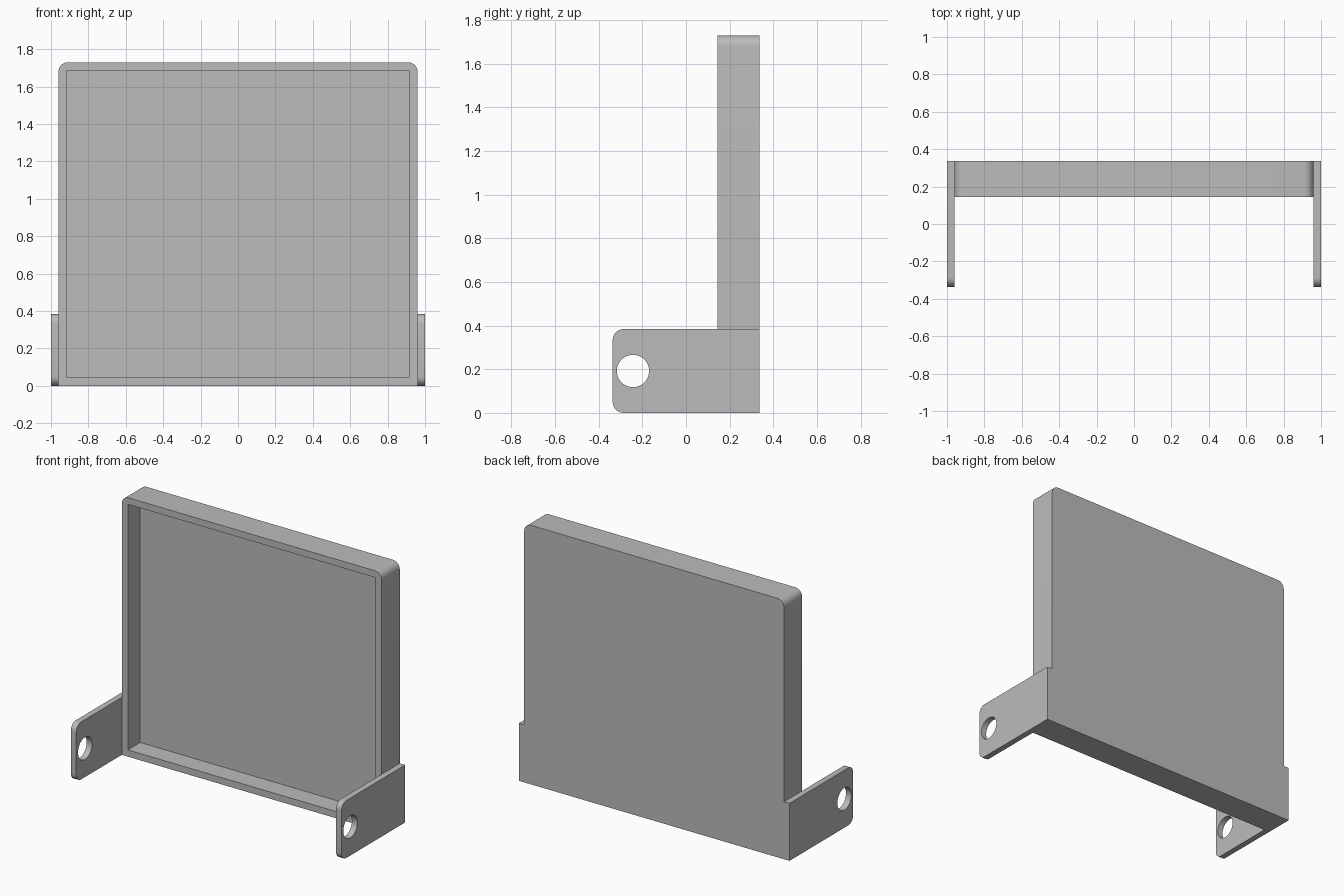
import bpy, bmesh, math

if "Cube" in bpy.data.objects:
    bpy.data.objects.remove(bpy.data.objects["Cube"])

grey = bpy.data.materials.new("plain grey")
grey.use_nodes = True
colour = (0.5, 0.5, 0.5, 1)
grey.diffuse_color = colour
grey.node_tree.nodes["Principled BSDF"].inputs["Base Color"].default_value = colour

BACK, TRAY_FRONT, ARM_FRONT = 0.336, 0.145, -0.336
TRAY_X, TRAY_TOP, ARM_TOP = 0.96, 1.73, 0.384
RIM, RECESS_BACK = 0.045, 0.275


def box(name, low, high, rounded=None, radius=0.05):
    """Box between two corners; edges chosen by the rounded rule get a radius."""
    mesh = bpy.data.meshes.new(name)
    bm = bmesh.new()
    bmesh.ops.create_cube(bm, size=1)
    for v in bm.verts:
        v.co = [(a + b) / 2 + c * (b - a) for a, b, c in zip(low, high, v.co)]
    if rounded:
        edges = [e for e in bm.edges if rounded(*e.verts)]
        bmesh.ops.bevel(bm, geom=edges, offset=radius, segments=8,
                        profile=0.5, affect='EDGES')
    bm.to_mesh(mesh)
    bm.free()
    mesh.materials.append(grey)
    obj = bpy.data.objects.new(name, mesh)
    bpy.context.collection.objects.link(obj)
    return obj


def combine(target, tool, operation):
    """Apply a boolean and discard the tool."""
    bpy.context.view_layer.objects.active = target
    mod = target.modifiers.new(operation, 'BOOLEAN')
    mod.object, mod.operation, mod.solver = tool, operation, 'EXACT'
    bpy.ops.object.modifier_apply(modifier=mod.name)
    bpy.data.objects.remove(tool)


# Upright tray with rounded top corners
panel = box("tray_with_side_arms", (-TRAY_X, TRAY_FRONT, 0), (TRAY_X, BACK, TRAY_TOP),
            lambda a, b: min(a.co.z, b.co.z) > 1 and abs(a.co.y - b.co.y) > 0.1)

# Shallow recess in the front
recess = box("recess_cutter", (RIM - TRAY_X, TRAY_FRONT - 0.1, RIM),
             (TRAY_X - RIM, RECESS_BACK, TRAY_TOP - RIM))
combine(panel, recess, 'DIFFERENCE')

# Side arms with rounded front corners and a round hole
for side in (-1, 1):
    xs = sorted((side * TRAY_X, side))
    arm = box("side_arm", (xs[0], ARM_FRONT, 0), (xs[1], BACK, ARM_TOP),
              lambda a, b: max(a.co.y, b.co.y) < 0 and abs(a.co.x - b.co.x) > 0.01)
    bpy.ops.mesh.primitive_cylinder_add(vertices=48, radius=0.074, depth=0.2,
                                        location=(side, -0.243, ARM_TOP / 2),
                                        rotation=(0, math.pi / 2, 0))
    hole = bpy.context.object
    hole.name = "hole_cutter"
    hole.data.materials.append(grey)
    combine(arm, hole, 'DIFFERENCE')
    combine(panel, arm, 'UNION')

# Merge flush faces and shade the rounded corners smoothly
bm = bmesh.new()
bm.from_mesh(panel.data)
bmesh.ops.remove_doubles(bm, verts=bm.verts, dist=0.0001)
bmesh.ops.dissolve_limit(bm, angle_limit=0.01, verts=bm.verts, edges=bm.edges)
bm.to_mesh(panel.data)
bm.free()
bpy.ops.object.select_all(action='DESELECT')
panel.select_set(True)
bpy.context.view_layer.objects.active = panel
bpy.ops.object.shade_smooth_by_angle(angle=math.radians(30))
